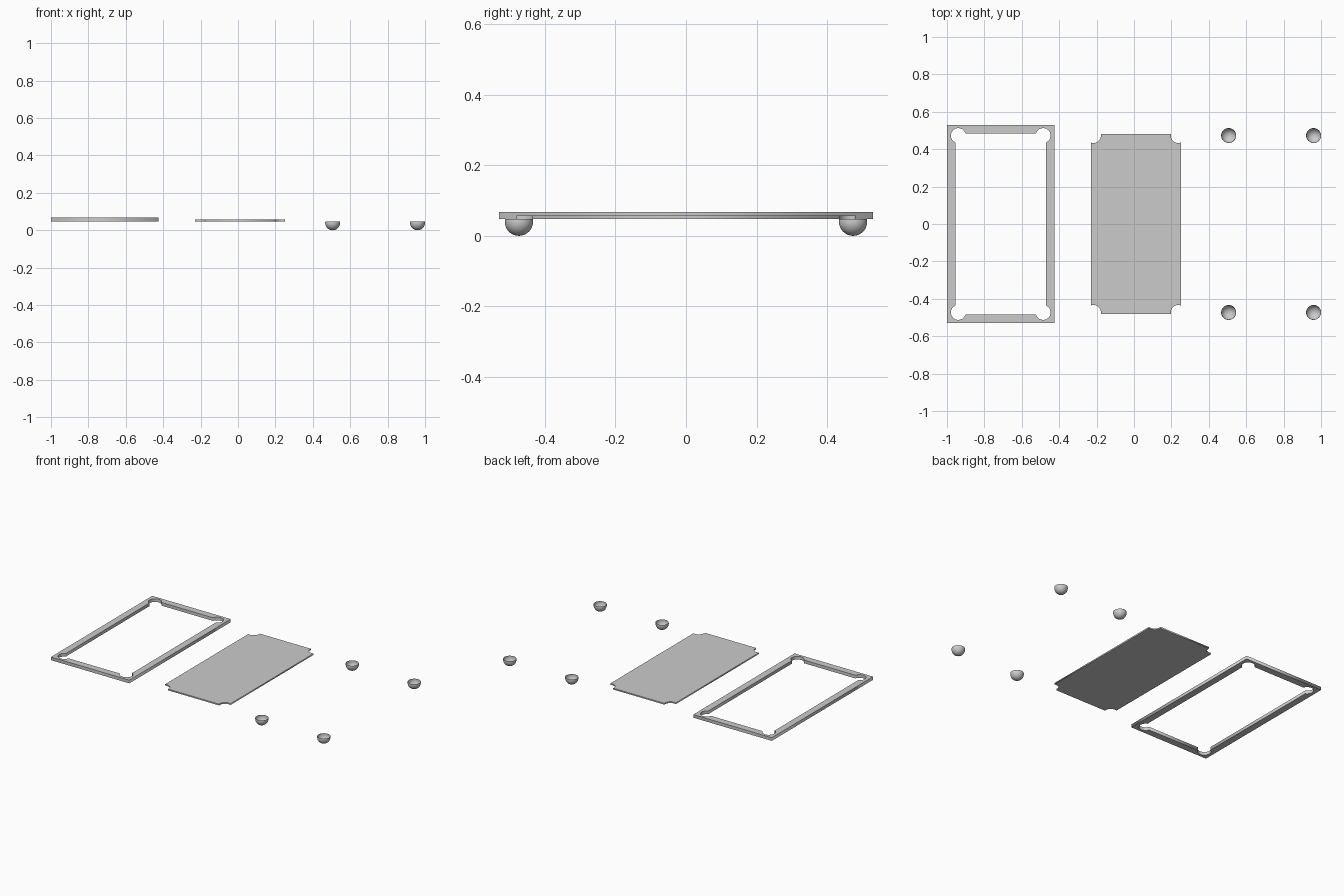
import bpy, bmesh, math
from mathutils import Vector

if "Cube" in bpy.data.objects:
    bpy.data.objects.remove(bpy.data.objects["Cube"])

R = 0.04             # foot radius
FX, FY = 0.227, 0.473  # foot offsets from each part's centre
Z0 = 0.047           # height of foot rims and frame underside


def corner_arc(px, py, inward, steps=12):
    """Arc round a foot centre, from the end edge to the side edge of a px-by-py outline."""
    dx, dy = px - FX, py - FY
    ex = math.sqrt(R * R - dy * dy)
    ey = math.sqrt(R * R - dx * dx)
    if inward:   # bite cut out of a panel corner
        a, b = math.atan2(dy, -ex), math.atan2(-ey, dx) + 2 * math.pi
    else:        # round pocket swelling out of an opening's corner
        a, b = math.atan2(dy, -ex), math.atan2(-ey, dx)
    return [(FX + R * math.cos(a + (b - a) * i / steps),
             FY + R * math.sin(a + (b - a) * i / steps)) for i in range(steps + 1)]


def outline(px, py, inward):
    q = corner_arc(px, py, inward)
    return (q + [(x, -y) for x, y in reversed(q)]
            + [(-x, -y) for x, y in q] + [(-x, y) for x, y in reversed(q)])


def plate(name, loops, cx, z0, z1):
    """Flat plate from a 2D outline; later loops are holes."""
    cu = bpy.data.curves.new(name, 'CURVE')
    cu.dimensions, cu.fill_mode = '2D', 'BOTH'
    cu.extrude = (z1 - z0) / 2
    for pts in loops:
        s = cu.splines.new('POLY')
        s.points.add(len(pts) - 1)
        for p, (x, y) in zip(s.points, pts):
            p.co = (x, y, 0, 1)
        s.use_cyclic_u = True
    ob = bpy.data.objects.new(name, cu)
    ob.location = (cx, 0, (z0 + z1) / 2)
    bpy.context.collection.objects.link(ob)
    bpy.context.view_layer.objects.active = ob
    ob.select_set(True)
    bpy.ops.object.convert(target='MESH')
    bpy.ops.object.select_all(action='DESELECT')
    return ob


# Border frame with a round pocket in each inner corner
hx, hy = 0.2875, 0.53
plate("frame", [[(-hx, -hy), (hx, -hy), (hx, hy), (-hx, hy)],
                outline(0.243, 0.485, False)], -0.7125, Z0, 0.068)

# Thin panel with a bite out of each corner
plate("panel", [outline(0.24, 0.48, True)], 0.01, 0.048, 0.057)

# Open half-round feet
for sx in (-1, 1):
    for sy in (-1, 1):
        bm = bmesh.new()
        bmesh.ops.create_uvsphere(bm, u_segments=32, v_segments=16, radius=R)
        bmesh.ops.bisect_plane(bm, geom=bm.verts[:] + bm.edges[:] + bm.faces[:],
                               plane_co=(0, 0, Z0 - R), plane_no=(0, 0, 1), clear_outer=True)
        for f in bm.faces:
            f.smooth = True
        me = bpy.data.meshes.new("foot")
        bm.to_mesh(me)
        bm.free()
        ob = bpy.data.objects.new("foot", me)
        ob.location = (0.733 + sx * FX, sy * FY, R)
        bpy.context.collection.objects.link(ob)
